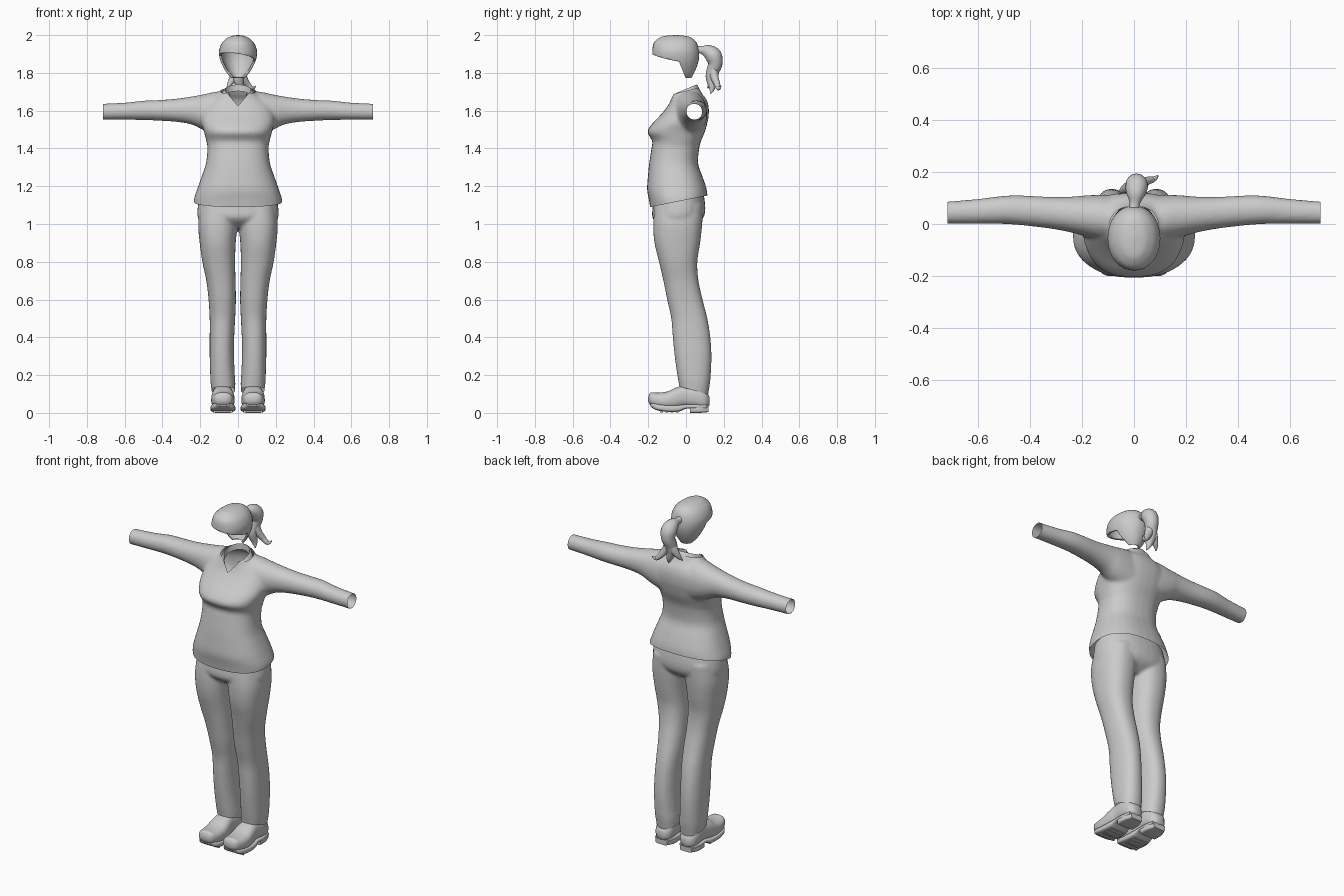
import bpy, bmesh, math
from mathutils import Vector as V

if "Cube" in bpy.data.objects:
    bpy.data.objects.remove(bpy.data.objects["Cube"])

GREY = bpy.data.materials.new("plain grey")
GREY.diffuse_color = (0.6, 0.6, 0.6, 1)
GREY.use_nodes = True
GREY.node_tree.nodes["Principled BSDF"].inputs["Base Color"].default_value = GREY.diffuse_color


def dense(rows, k=4):
    """Smoothly interpolate a list of number rows."""
    out = []
    for i in range(len(rows) - 1):
        a, b, c, d = rows[max(i - 1, 0)], rows[i], rows[i + 1], rows[min(i + 2, len(rows) - 1)]
        for s in range(k):
            t = s / k
            out.append([q + 0.5 * t * (r - p + t * (2 * p - 5 * q + 4 * r - s2 + t * (3 * (q - r) + s2 - p)))
                        for p, q, r, s2 in zip(a, b, c, d)])
    return out + [list(rows[-1])]


def oval(c, u, v, e=2.0, n=32):
    pts = []
    for i in range(n):
        co, si = math.cos(2 * math.pi * i / n), math.sin(2 * math.pi * i / n)
        pts.append(c + u * math.copysign(abs(co) ** (2 / e), co) + v * math.copysign(abs(si) ** (2 / e), si))
    return pts


def loft(bm, rings, caps=True, closed=True):
    vs = [[bm.verts.new(p) for p in r] for r in rings]
    n = len(vs[0])
    for a, b in zip(vs, vs[1:]):
        for i in range(n if closed else n - 1):
            j = (i + 1) % n
            bm.faces.new((a[i], a[j], b[j], b[i]))
    if caps:
        bm.faces.new(vs[0])
        bm.faces.new(vs[-1])


def spans(bm, axis, rows, e=2.3, side=1, caps=True):
    """Loft ovals along an axis; a row is position, then low/high on the two other axes."""
    order = {"x": (1, 2, 0), "y": (0, 2, 1), "z": (0, 1, 2)}[axis]
    rings = []
    for p, a0, a1, b0, b1 in dense(rows):
        c, u, v = V(), V(), V()
        c[order[0]], c[order[1]], c[order[2]] = (a0 + a1) / 2, (b0 + b1) / 2, p
        u[order[0]], v[order[1]] = (a1 - a0) / 2, (b1 - b0) / 2
        ring = oval(c, u, v, e)
        rings.append([V((q.x * side, q.y, q.z)) for q in ring])
    loft(bm, rings, caps)


def tube(bm, rows):
    """Loft circles along a path of x, y, z, radius."""
    rows = dense(rows, 5)
    pts = [V(r[:3]) for r in rows]
    rings = []
    for i, p in enumerate(pts):
        t = (pts[min(i + 1, len(pts) - 1)] - pts[max(i - 1, 0)]).normalized()
        u = t.cross(V((1, 0, 0))).normalized()
        rings.append(oval(p, u * rows[i][3], t.cross(u) * rows[i][3], n=16))
    loft(bm, rings)


def finish(bm, name, angle=50, recalc=True):
    if recalc:
        bmesh.ops.recalc_face_normals(bm, faces=bm.faces)
    me = bpy.data.meshes.new(name)
    bm.to_mesh(me)
    bm.free()
    me.materials.append(GREY)
    ob = bpy.data.objects.new(name, me)
    bpy.context.collection.objects.link(ob)
    bpy.ops.object.select_all(action="DESELECT")
    ob.select_set(True)
    bpy.context.view_layer.objects.active = ob
    bpy.ops.object.shade_smooth_by_angle(angle=math.radians(angle))
    return ob


def fuse(bm, voxel):
    """Weld overlapping solids into one smooth skin."""
    ob = finish(bm, "draft")
    m = ob.modifiers.new("weld", "REMESH")
    m.mode, m.voxel_size = "VOXEL", voxel
    s = ob.modifiers.new("relax", "SMOOTH")
    s.factor, s.iterations = 0.5, 6
    out = bmesh.new()
    out.from_mesh(ob.evaluated_get(bpy.context.evaluated_depsgraph_get()).to_mesh())
    bpy.data.objects.remove(ob)
    return out


def cut(bm, point, normal, clear=True):
    bmesh.ops.bisect_plane(bm, geom=bm.verts[:] + bm.edges[:] + bm.faces[:],
                           plane_co=point, plane_no=normal, clear_outer=clear)


def drop(bm, rule):
    bmesh.ops.delete(bm, geom=[f for f in bm.faces if rule(f.calc_center_median())], context="FACES")


# Sweater: torso and sleeves welded, then opened at hem, cuffs and neck
bm = bmesh.new()
torso = [(1.04, .228, -.183, .10), (1.12, .235, -.195, .113), (1.18, .218, -.206, .11), (1.25, .193, -.202, .088),
         (1.32, .17, -.195, .064), (1.40, .162, -.183, .07), (1.44, .168, -.179, .08), (1.487, .18, -.205, .1),
         (1.53, .193, -.18, .112), (1.57, .195, -.142, .12), (1.62, .18, -.1, .12), (1.66, .14, -.08, .108),
         (1.69, .1, -.073, .085), (1.74, .075, -.07, .06)]
spans(bm, "z", [(z, -w, w, f, b) for z, w, f, b in torso], 2.4)
sleeve = [(.06, -.07, .11, 1.45, 1.705), (.12, -.065, .112, 1.47, 1.70), (.18, -.05, .11, 1.495, 1.687),
          (.24, -.033, .105, 1.525, 1.676), (.32, -.018, .104, 1.54, 1.664), (.42, -.006, .109, 1.547, 1.656),
          (.5, 0, .108, 1.55, 1.653), (.6, 0, .096, 1.552, 1.642), (.74, 0, .084, 1.552, 1.636)]
for s in (-1, 1):
    spans(bm, "x", sleeve, 2.1, s)
bm = fuse(bm, .009)
cut(bm, (0, -.19, 1.09), (0, .2, -1))
cut(bm, (0, 0, 1.705), (0, -.25, 1))
for s in (-1, 1):
    cut(bm, (s * .715, 0, 1.6), (s, 0, 0))
    cut(bm, (0, 0, 1.625), (s, 0, -.85), False)
drop(bm, lambda c: c.y < -.02 and abs(c.x) < (c.z - 1.625) * .85)
finish(bm, "sweater", recalc=False)

# Collar: upright band and folded flap with front points
bm = bmesh.new()
rings = [[], [], [], []]
for i in range(41):
    t = i / 20 - 1
    a, sw = t * math.radians(142), abs(t) ** 4

    def ring_point(ang, grow, z):
        return V(((.07 + grow) * math.sin(ang), -.012 + (.066 + grow) * math.cos(ang), z))
    top = 1.71 + .028 * math.cos(a)
    rings[0].append(ring_point(a, -.002, top - .035))
    rings[1].append(ring_point(a, 0, top))
    rings[2].append(ring_point(a * .97, .008, top - .004))
    rings[3].append(ring_point(a * .92, .018, top - .035 - .014 * sw) + V((.018 * sw * math.copysign(1, t), -.01 * sw, 0)))
loft(bm, rings, False, False)
finish(bm, "collar")

# Trousers: pelvis and two legs welded, then opened at waist and ankles
bm = bmesh.new()
spans(bm, "z", [(1.22, -.19, .19, -.17, .08), (1.1, -.212, .212, -.176, .102), (1.03, -.212, .212, -.176, .09),
                (.98, -.17, .17, -.12, .03)])
leg = [(1.1, .0, .2, -.165, .09), (1.0, .002, .211, -.174, .086), (.9, .012, .203, -.167, .075),
       (.8, .015, .189, -.143, .06), (.7, .013, .168, -.12, .066), (.6, .011, .156, -.1, .088),
       (.5, .015, .15, -.078, .113), (.4, .02, .15, -.07, .129), (.3, .021, .15, -.06, .135),
       (.2, .017, .147, -.046, .131), (.15, .014, .144, -.037, .126), (.05, .02, .13, -.02, .11)]
for s in (-1, 1):
    spans(bm, "z", leg, 2.3, s)
bm = fuse(bm, .008)
cut(bm, (0, -.19, 1.12), (0, -.2, 1))
cut(bm, (0, 0, .13), (0, -.27, -1))
finish(bm, "trousers", recalc=False)

# Shoes: upper, sole, heel and tread bars
upper = [(-.2, .06, .1, .06, .085), (-.187, .035, .125, .04, .108), (-.15, .022, .138, .025, .107),
         (-.1, .018, .142, .018, .113), (-.05, .02, .14, .02, .135), (0, .027, .133, .03, .148),
         (.05, .025, .135, .025, .145), (.1, .032, .128, .02, .12), (.124, .055, .105, .04, .085)]
sole = [(-.188, .045, .115, .035, .06), (-.16, .02, .14, .016, .05), (-.1, .014, .146, .005, .042),
        (-.04, .017, .143, .006, .042), (0, .025, .135, .022, .045), (.05, .024, .136, .022, .045),
        (.11, .035, .125, .022, .045)]
heel = [(.02, .026, .134, .0, .035), (.07, .026, .134, .0, .035), (.118, .042, .118, .004, .035)]
for s, side in ((-1, "left"), (1, "right")):
    bm = bmesh.new()
    spans(bm, "y", upper, 2.5, s)
    finish(bm, side + "_shoe_upper")
    bm = bmesh.new()
    spans(bm, "y", sole, 4, s)
    spans(bm, "y", heel, 5, s)
    for i in range(4):
        bar = bmesh.ops.create_cube(bm, size=1)["verts"]
        bmesh.ops.scale(bm, verts=bar, vec=(.1, .014, .014))
        bmesh.ops.translate(bm, verts=bar, vec=(s * .08, -.13 + i * .028, .009))
    finish(bm, side + "_shoe_sole", 35)

# Hair: rounded shell with the face area cut away below a slanted fringe
bm = bmesh.new()
hair = [(2.0, .006, -.06, -.045), (1.995, .035, -.115, 0), (1.985, .057, -.142, .03), (1.96, .084, -.17, .056),
        (1.92, .1, -.178, .068), (1.88, .098, -.175, .069), (1.84, .084, -.15, .06), (1.80, .061, -.1, .043),
        (1.772, .035, -.05, .027)]
spans(bm, "z", [(z, -w, w, f, b) for z, w, f, b in hair], 2.1, caps=False)
bmesh.ops.contextual_create(bm, geom=[v for v in bm.verts if v.co.z > 1.9999])
cut(bm, (0, -.12, 1.89), (.15, .2, 1), False)
cut(bm, (0, -.035, 1.855), (0, 1, .4), False)
drop(bm, lambda c: c.z < 1.89 - .15 * c.x - .2 * (c.y + .12) and c.y < -.035 + (1.855 - c.z) * .4)
ob = finish(bm, "hair")
m = ob.modifiers.new("thickness", "SOLIDIFY")
m.thickness, m.offset = .012, -1

# Ponytail: one thick lock that splits into curled ends
bm = bmesh.new()
tube(bm, [(.0, .05, 1.925, .02), (.003, .08, 1.922, .02), (.007, .115, 1.913, .036), (.01, .145, 1.89, .044),
          (.008, .155, 1.85, .038), (.0, .142, 1.81, .034), (.0, .135, 1.77, .03), (.012, .138, 1.72, .016),
          (.022, .13, 1.69, .003)])
tube(bm, [(.0, .145, 1.82, .026), (-.02, .14, 1.78, .023), (-.042, .13, 1.745, .014), (-.058, .115, 1.72, .003)])
tube(bm, [(.01, .145, 1.82, .026), (.025, .15, 1.78, .022), (.05, .165, 1.74, .016), (.075, .172, 1.718, .011),
          (.092, .185, 1.73, .003)])
finish(bm, "ponytail")
